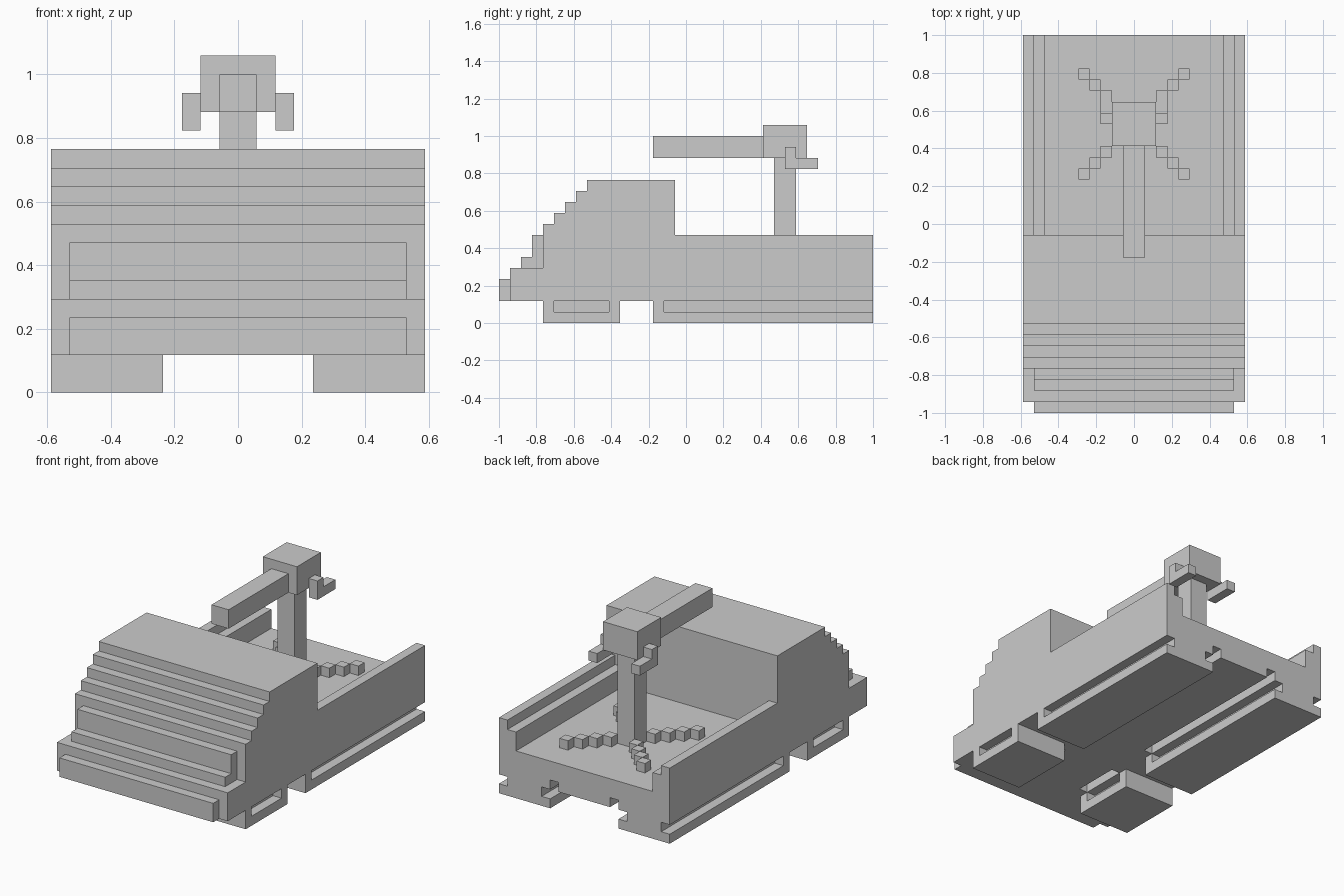
import bpy, bmesh

if "Cube" in bpy.data.objects:
    bpy.data.objects.remove(bpy.data.objects["Cube"])

U = 1 / 17  # one block of the model's grid


def finish(name, bm):
    bmesh.ops.recalc_face_normals(bm, faces=bm.faces)
    bm.normal_update()
    mesh = bpy.data.meshes.new(name)
    bm.to_mesh(mesh)
    bm.free()
    ob = bpy.data.objects.new(name, mesh)
    bpy.context.collection.objects.link(ob)
    return ob


def box(name, x, y, z):
    """Box from (min, max) pairs in grid units."""
    bm = bmesh.new()
    bmesh.ops.create_cube(bm, size=1)
    for v in bm.verts:
        v.co = [(r[0] if c < 0 else r[1]) * U for c, r in zip(v.co, (x, y, z))]
    return finish(name, bm)


def profile(name, points, x0, x1):
    """Side profile (y, z) extruded across x."""
    bm = bmesh.new()
    face = bm.faces.new([bm.verts.new((x0 * U, y * U, z * U)) for y, z in points])
    new = bmesh.ops.extrude_face_region(bm, geom=[face])["geom"]
    moved = [g for g in new if isinstance(g, bmesh.types.BMVert)]
    bmesh.ops.translate(bm, verts=moved, vec=((x1 - x0) * U, 0, 0))
    return finish(name, bm)


def cut(ob, x, y, z):
    cutter = box(ob.name + "_cutter", x, y, z)
    cutter.hide_render = True
    cutter.hide_set(True)
    mod = ob.modifiers.new("cut", "BOOLEAN")
    mod.operation, mod.solver, mod.object = "DIFFERENCE", "EXACT", cutter


def mirrored(r, s):
    return (r[0] * s, r[1] * s) if s > 0 else (r[1] * s, r[0] * s)


# Truck body: stepped nose, cab and bed sides in one profile
steps = [(-16, 2), (-16, 5), (-13, 5), (-13, 9)]
for i in range(4):
    steps += [(-12 + i, 9 + i), (-12 + i, 10 + i)]
steps += [(-1, 13), (-1, 8), (17, 8), (17, 2)]
body = profile("truck_body", steps, -10, 10)

# Open bed with a ledge along each wall
cut(body, (-8, 8), (-1, 18), (5, 14))
cut(body, (-9, 9), (-1, 18), (7, 14))

# Front grille and bumper
profile("front_grille", [(-15, 5), (-15, 6), (-14, 6), (-14, 8), (-13, 8), (-13, 5)], -9, 9)
box("front_bumper", (-9, 9), (-17, -16), (2, 4))

# Wheel and track blocks, grooved inside and out
for s, side in ((1, "right"), (-1, "left")):
    for name, y, groove in (("front_wheel", (-13, -6), (-12, -7)),
                            ("rear_track", (-3, 17), (-2, 18))):
        block = box(f"{name}_{side}", mirrored((4, 10), s), y, (0, 2))
        cut(block, mirrored((9, 11), s), groove, (1, 3))
        cut(block, mirrored((3, 5), s), groove, (1, 3))
        cut(body, mirrored((3, 4), s), groove, (1, 3))

# Gun mount in the bed
box("gun_post", (-1, 1), (8, 10), (5, 15))
box("gun_housing", (-2, 2), (7, 11), (15, 18))
box("gun_barrel", (-1, 1), (-3, 7), (15, 17))
for s, side in ((1, "right"), (-1, "left")):
    profile(f"gun_handle_{side}",
            [(9, 14), (9, 16), (10, 16), (10, 15), (12, 15), (12, 14)],
            *mirrored((2, 3), s))
    # Stepped diagonal feet on the bed floor
    for d, end in ((1, "rear"), (-1, "front")):
        for i in range(1, 5):
            y = mirrored((i, i + 1), d)
            box(f"mount_foot_{end}_{side}_{i}", mirrored((i, i + 1), s),
                (9 + y[0], 9 + y[1]), (5, 6))
